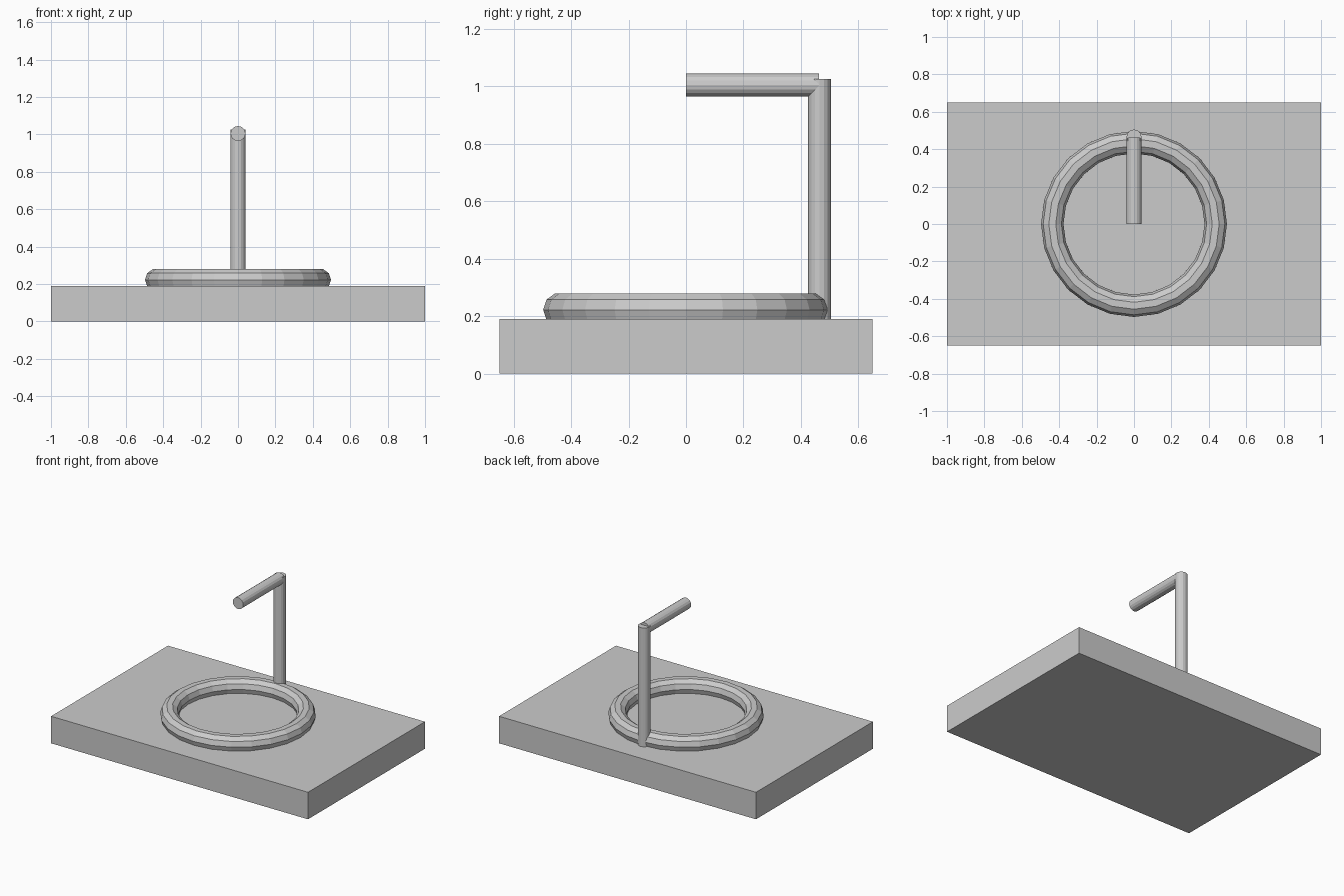
import bpy, math

if "Cube" in bpy.data.objects:
    bpy.data.objects.remove(bpy.data.objects["Cube"])

def cylinder(name, start_z, length, y, rot=0.0):
    bpy.ops.mesh.primitive_cylinder_add(vertices=16, radius=0.04, depth=length,
                                        location=(0, y, start_z), rotation=(rot, 0, 0))
    bpy.context.object.name = name

# Countertop slab
bpy.ops.mesh.primitive_cube_add(size=1, location=(0, 0, 0.095))
slab = bpy.context.object
slab.name = "counter_slab"
slab.scale = (2, 1.3, 0.19)

# Basin rim ring, partly sunk into the slab
bpy.ops.mesh.primitive_torus_add(major_segments=24, minor_segments=10,
                                 major_radius=0.437, minor_radius=0.06,
                                 location=(0, 0, 0.222))
bpy.context.object.name = "basin_rim"

# Tap: upright post and horizontal spout
cylinder("tap_post", 0.6075, 0.837, 0.465)
cylinder("tap_spout", 1.004, 0.463, 0.2315, math.pi / 2)
